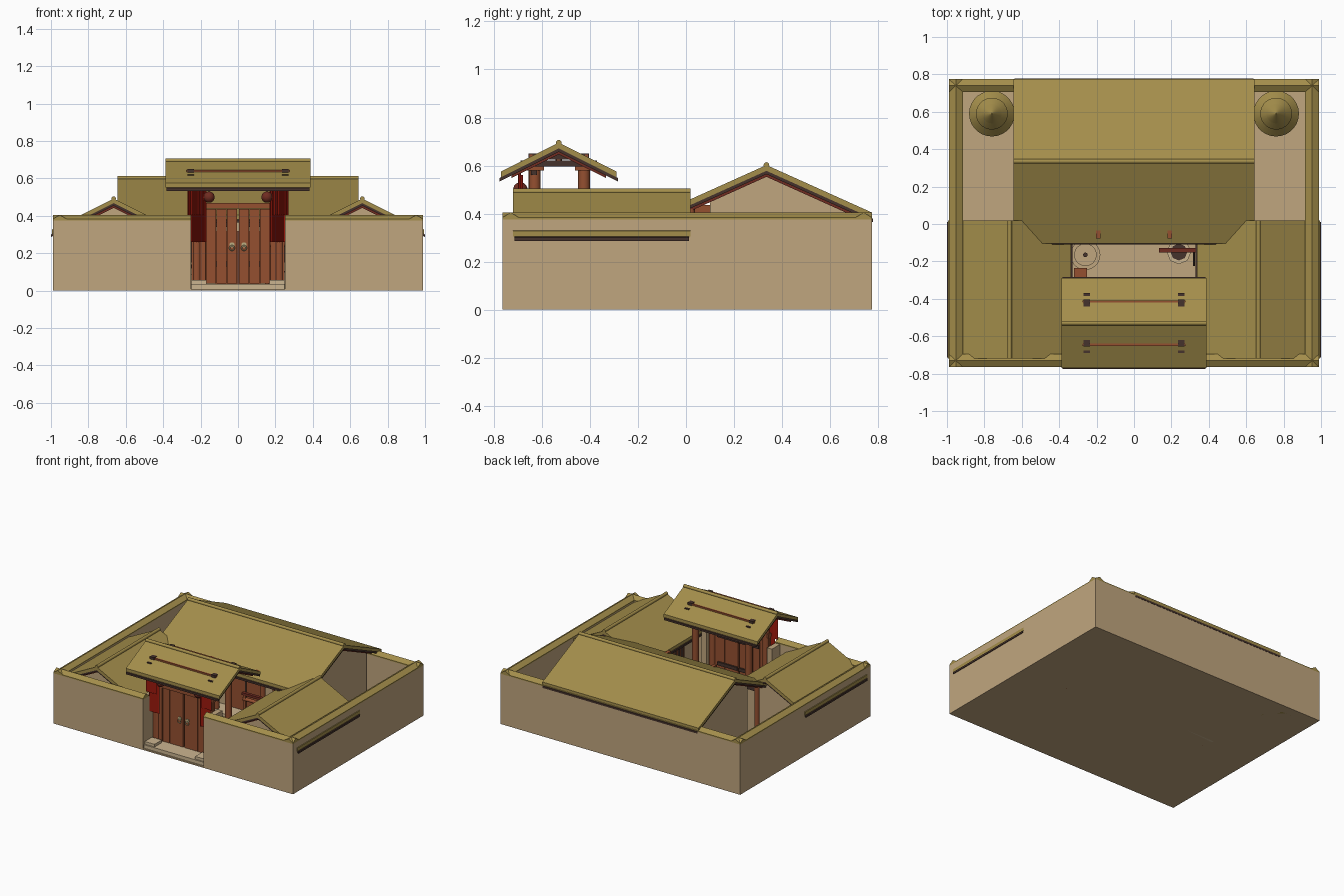
import bpy, bmesh, math
from mathutils import Vector, Matrix

cube = bpy.data.objects.get("Cube")
if cube:
    bpy.data.objects.remove(cube, do_unlink=True)


def material(name, color):
    m = bpy.data.materials.new(name)
    m.use_nodes = True
    m.diffuse_color = (*color, 1)
    m.node_tree.nodes["Principled BSDF"].inputs["Base Color"].default_value = (*color, 1)
    return m


PLASTER = material("beige plaster", (.53, .38, .21))
TILE = material("olive tile", (.37, .27, .07))
WOOD = material("red brown wood", (.3, .08, .03))
DARK = material("dark brown wood", (.06, .032, .025))
TRIM = material("dark red trim", (.16, .025, .015))
RED = material("red cloth", (.42, .012, .005))
STONE = material("pale stone", (.6, .46, .28))
BRASS = material("pale brass", (.5, .42, .22))


def finish(name, bm, mat, smooth=False):
    bmesh.ops.recalc_face_normals(bm, faces=bm.faces)
    mesh = bpy.data.meshes.new(name)
    bm.to_mesh(mesh)
    bm.free()
    mesh.materials.append(mat)
    if smooth:
        mesh.shade_smooth()
        mesh.set_sharp_from_angle(angle=math.radians(35))
    ob = bpy.data.objects.new(name, mesh)
    bpy.context.collection.objects.link(ob)
    return ob


def prism(name, points, axis, a0, a1, mat):
    """Extrude a closed (side, height) outline along the x or y axis."""
    bm = bmesh.new()
    place = (lambda p: (a0, p[0], p[1])) if axis == "x" else (lambda p: (p[0], a0, p[1]))
    face = bm.faces.new([bm.verts.new(place(p)) for p in points])
    new = bmesh.ops.extrude_face_region(bm, geom=[face])["geom"]
    shift = Vector((a1 - a0, 0, 0)) if axis == "x" else Vector((0, a1 - a0, 0))
    bmesh.ops.translate(bm, vec=shift, verts=[v for v in new if isinstance(v, bmesh.types.BMVert)])
    return finish(name, bm, mat)


def box(name, x, y, z, mat):
    """Box from three (low, high) ranges."""
    lo, hi = sorted(x)
    return prism(name, [(lo, z[0]), (hi, z[0]), (hi, z[1]), (lo, z[1])], "y", y[0], y[1], mat)


def rod(name, a, b, r, mat, r2=None, sides=16):
    """Cylinder or cone between two points."""
    a, b = Vector(a), Vector(b)
    bm = bmesh.new()
    turn = (b - a).to_track_quat("Z", "Y").to_matrix().to_4x4()
    bmesh.ops.create_cone(bm, cap_ends=True, segments=sides, radius1=r,
                          radius2=r if r2 is None else r2, depth=(b - a).length,
                          matrix=Matrix.Translation((a + b) / 2) @ turn)
    return finish(name, bm, mat, True)


def chevron(c, half, top, slope, t):
    drop = half * slope
    return [(c, top), (c + half, top - drop), (c + half, top - drop - t), (c, top - t),
            (c - half, top - drop - t), (c - half, top - drop)]


def gable_roof(name, axis, c, half, top, slope, a0, a1):
    """Tile slab, wooden underlay, gable trim and round ridge."""
    prism(name + "_tiles", chevron(c, half, top, slope, .024), axis, a0, a1, TILE)
    prism(name + "_underlay", chevron(c, half + .006, top - .024, slope, .014),
          axis, a0 + .006, a1 - .006, DARK)
    prism(name + "_trim", chevron(c, half * .82, top - .037, slope, .012),
          axis, a0 + .03, a1 - .03, TRIM)
    ends = [(a0, c, top), (a1, c, top)] if axis == "x" else [(c, a0, top), (c, a1, top)]
    rod(name + "_ridge", *ends, .012, TILE, sides=12)


def gable_house(name, axis, c, lo, hi, roof_top, slope, a0, a1):
    """Walls rising into the underside of the roof."""
    peak = roof_top - .035
    prism(name, [(lo, 0), (hi, 0), (hi, peak - abs(hi - c) * slope), (c, peak),
                 (lo, peak - abs(lo - c) * slope)], axis, a0, a1, PLASTER)


def wall(name, axis, lo, hi, a0, a1):
    """Enclosure wall with a peaked tile coping."""
    z, mid = .375, (lo + hi) / 2
    prism(name, [(lo, 0), (hi, 0), (hi, z), (lo, z)], axis, a0, a1, PLASTER)
    prism(name + "_coping", [(lo, z), (hi, z), (hi, z + .008), (mid, z + .03), (lo, z + .008)],
          axis, a0, a1, TILE)


# Ground and enclosure
box("ground", (-.99, .99), (-.765, .775), (0, .01), PLASTER)
wall("back_wall", "x", .705, .775, -.99, .99)
for s, side in ((-1, "right"), (1, "left")):
    wall(side + "_wall", "y", *sorted((s * .99, s * .915)), -.765, .775)
    wall(side + "_front_wall", "x", -.765, -.695, *sorted((s * .25, s * .99)))
    box(side + "_gate_jamb", (s * .25, s * .29), (-.72, -.6), (0, .375), PLASTER)

# Main hall
gable_roof("hall_roof", "x", .335, .438, .602, .45, -.645, .645)
gable_house("hall_walls", "x", .335, .1, .69, .602, .45, -.58, .58)
box("hall_door", (-.12, .12), (.092, .1), (.02, .32), WOOD)
box("hall_door_gap", (-.004, .004), (.089, .093), (.02, .32), DARK)
box("hall_porch", (-.62, .62), (-.03, .1), (0, .03), STONE)
box("hall_eave_beam", (-.61, .61), (.005, .035), (.385, .415), DARK)
for s in (-1, 1):
    for x in (.19, .6):
        rod("hall_column", (s * x, .02, 0), (s * x, .02, .42), .018, WOOD)
    box("hall_bracket_beam", (s * .178, s * .202), (-.078, .1), (.395, .436), WOOD)
    box("hall_window", (s * .22, s * .48), (.093, .1), (.15, .3), DARK)
    for i in range(6):
        x = s * (.23 + i * .048)
        box("hall_window_bar", (x - .005, x + .005), (.088, .095), (.15, .3), WOOD)

# Side houses
for s, side in ((-1, "right"), (1, "left")):
    c = s * .665
    gable_roof(side + "_house_roof", "y", c, .329, .492, .5, -.72, .018)
    gable_house(side + "_house_walls", "y", c, *sorted((s * .42, s * .91)), .492, .5, -.68, -.03)
    for y in (-.5, -.14):
        box(side + "_house_window", (s * .412, s * .42), (y - .07, y + .07), (.12, .26), DARK)
        for i in range(4):
            v = y - .06 + i * .04
            box(side + "_house_window_bar", (s * .407, s * .414), (v - .004, v + .004),
                (.12, .26), WOOD)
    box(side + "_house_door", (s * .412, s * .42), (-.38, -.25), (.01, .28), WOOD)

# Haystacks
for s in (-1, 1):
    for r, z0, z1, r2 in ((.122, 0, .1, .105), (.122, .1, .16, .065),
                          (.085, .15, .2, .04), (.052, .19, .25, .003)):
        rod("haystack_tier", (s * .76, .59, z0), (s * .76, .59, z1), r, TILE, r2, 28)

# Gate roof and frame
gable_roof("gate_roof", "x", -.53, .24, .695, .5, -.387, .387)
for y in (-.645, -.415):
    box("gate_purlin", (-.275, .275), (y - .006, y + .006), (.61, .646), WOOD)
for s in (-1, 1):
    box("gate_tie_beam", (s * .235, s * .27), (-.69, -.37), (.595, .622), DARK)
    box("gate_upper_beam", (s * .235, s * .27), (-.655, -.405), (.625, .65), DARK)
    rod("gate_king_post", (s * .252, -.53, .6), (s * .252, -.53, .67), .014, WOOD)
    for y in (-.63, -.425):
        rod("gate_column", (s * .22, y, .01), (s * .22, y, .585), .025, WOOD)
        box("gate_column_head", (s * .18, s * .26), (y - .038, y + .038), (.58, .605), WOOD)
        rod("gate_column_base", (s * .22, y, .01), (s * .22, y, .035), .036, STONE)
    box("gate_stone", (s * .168, s * .248), (-.745, -.66), (.01, .056), STONE)

# Gate doors
box("gate_threshold", (-.248, .248), (-.755, -.6), (.01, .036), STONE)
box("gate_lintel", (-.25, .25), (-.65, -.615), (.44, .468), WOOD)
box("gate_top_rail", (-.25, .25), (-.645, -.62), (.56, .59), DARK)
for s in (-1, 1):
    for i in range(3):
        x = .005 + i * .056
        box("door_plank", (s * x, s * (x + .053)), (-.64, -.622), (.038, .438), WOOD)
    for i in range(2):
        x = .175 + i * .038
        box("side_plank", (s * x, s * (x + .035)), (-.648, -.625), (.038, .44), WOOD)
    for z in (.13, .34):
        box("door_back_bar", (s * .006, s * .17), (-.622, -.61), (z, z + .025), DARK)
    rod("door_plate", (s * .032, -.645, .245), (s * .032, -.64, .245), .014, BRASS)
    ring = bpy.ops.mesh.primitive_torus_add(
        location=(s * .032, -.648, .228), rotation=(math.pi / 2, 0, 0), major_segments=16,
        minor_segments=6, major_radius=.013, minor_radius=.003)
    bpy.context.object.name = "door_ring"
    bpy.context.object.data.materials.append(BRASS)

# Pleated curtains and round lanterns
for s in (-1, 1):
    for x0, x1, z0, z1, y in ((.172, .25, .26, .56, -.69), (.185, .268, .405, .565, -.7)):
        n = 14
        front = [(s * (x0 + (x1 - x0) * i / n), y + (.008 if i % 2 else 0)) for i in range(n + 1)]
        bm = bmesh.new()
        rows = [[bm.verts.new((px, py, z)) for px, py in front] for z in (z0, z1)]
        for i in range(n):
            bm.faces.new((rows[0][i], rows[0][i + 1], rows[1][i + 1], rows[1][i]))
        curtain = finish("curtain", bm, RED)
        curtain.modifiers.new("thickness", "SOLIDIFY").thickness = .004
    bm = bmesh.new()
    bmesh.ops.create_uvsphere(bm, u_segments=20, v_segments=12, radius=.03,
                              matrix=Matrix.Translation((s * .155, -.69, .5)))
    finish("lantern", bm, TRIM, True)
    rod("lantern_cord", (s * .155, -.69, .52), (s * .155, -.69, .585), .003, DARK, sides=6)

# Millstone and bench
rod("millstone_base", (-.26, -.165, .01), (-.26, -.165, .09), .08, PLASTER, sides=28)
rod("millstone_top", (-.26, -.165, .09), (-.26, -.165, .12), .06, PLASTER, sides=28)
rod("millstone_hub", (-.26, -.165, .12), (-.26, -.165, .14), .012, DARK)
box("bench", (-.32, -.25), (-.3, -.235), (.01, .1), WOOD)

# Well with windlass
rod("well", (.24, -.15, .01), (.24, -.15, .1), .065, STONE, sides=8)
rod("well_water", (.24, -.15, .1), (.24, -.15, .104), .045, DARK, sides=8)
rod("well_windlass", (.14, -.14, .25), (.335, -.14, .25), .013, WOOD)
rod("well_crank", (.32, -.14, .25), (.32, -.225, .25), .005, DARK, sides=8)
for x in (.155, .325):
    box("well_post", (x - .01, x + .01), (-.15, -.13), (.01, .28), WOOD)
box("well_top_beam", (.135, .338), (-.152, -.128), (.28, .298), TRIM)
rod("well_rope", (.24, -.15, .1), (.24, -.15, .25), .004, DARK, sides=6)
